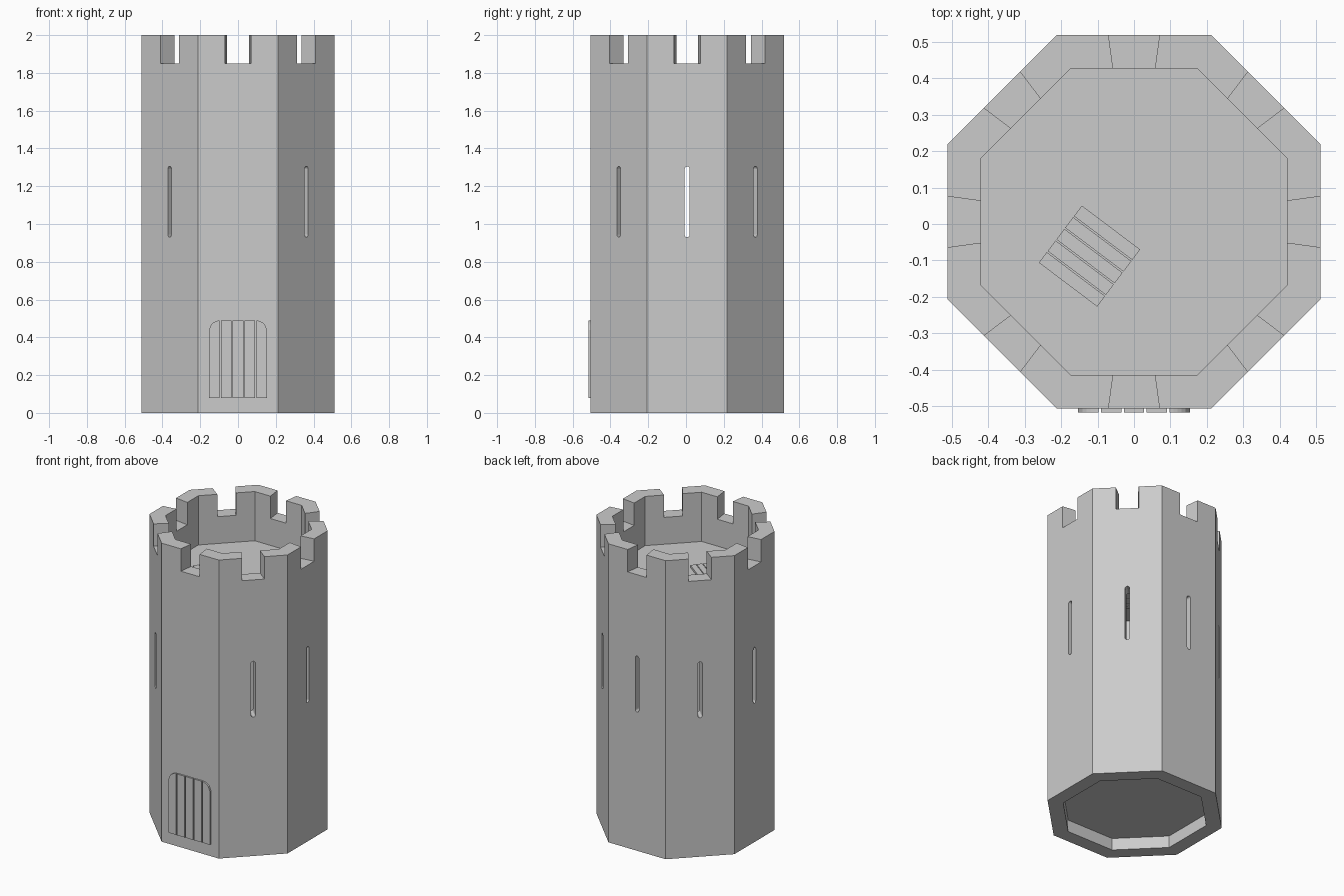
import bpy, bmesh, math
from mathutils import Matrix, Vector

if "Cube" in bpy.data.objects:
    bpy.data.objects.remove(bpy.data.objects["Cube"])

CY = 0.006            # tower axis in y (door sticks out at the front)
R_OUT, R_IN = 0.512, 0.42   # distance from axis to flat faces


def finish(name, bm):
    bmesh.ops.recalc_face_normals(bm, faces=bm.faces)
    me = bpy.data.meshes.new(name)
    bm.to_mesh(me)
    bm.free()
    ob = bpy.data.objects.new(name, me)
    bpy.context.collection.objects.link(ob)
    return ob


def prism(bm, bottom, top):
    """Closed solid between two matching polygons."""
    a = [bm.verts.new(p) for p in bottom]
    b = [bm.verts.new(p) for p in top]
    bm.faces.new(a[::-1])
    bm.faces.new(b)
    n = len(a)
    for i in range(n):
        j = (i + 1) % n
        bm.faces.new((a[i], a[j], b[j], b[i]))


def octagon(apothem, z):
    r = apothem / math.cos(math.pi / 8)
    return [Vector((r * math.cos(math.pi / 8 + k * math.pi / 4),
                    CY + r * math.sin(math.pi / 8 + k * math.pi / 4), z)) for k in range(8)]


def side(k):
    """Local frame of face k: x outward, y along the face."""
    return Matrix.Translation((0, CY, 0)) @ Matrix.Rotation(k * math.pi / 4, 4, 'Z')


# Hollow octagonal wall
bm = bmesh.new()
rings = [[bm.verts.new(p) for p in octagon(r, z)]
         for r, z in ((R_OUT, 0), (R_OUT, 2), (R_IN, 2), (R_IN, 0))]
for i in range(4):
    a, b = rings[i], rings[(i + 1) % 4]
    for k in range(8):
        j = (k + 1) % 8
        bm.faces.new((a[k], a[j], b[j], b[k]))
wall = finish("tower_wall", bm)

# Cutter for battlement gaps, widening outwards
bm = bmesh.new()
for k in range(8):
    plan = [(0.36, -0.049), (0.56, -0.0765), (0.56, 0.0765), (0.36, 0.049)]
    prism(bm, [side(k) @ Vector((x, y, 1.85)) for x, y in plan],
          [side(k) @ Vector((x, y, 2.1)) for x, y in plan])
gap_cutter = finish("gap_cutter", bm)

# Cutter for arrow slits with rounded ends, on every face but the front
bm = bmesh.new()
w = 0.0135
arc = [(w * math.cos(a), w * math.sin(a)) for a in [math.pi * i / 6 for i in range(7)]]
profile = [(y, 1.305 - w + z) for y, z in arc] + [(-y, 0.93 + w - z) for y, z in arc]
for k in range(8):
    if k == 6:
        continue
    prism(bm, [side(k) @ Vector((0.37, y, z)) for y, z in profile],
          [side(k) @ Vector((0.56, y, z)) for y, z in profile])
slit_cutter = finish("slit_cutter", bm)

for cutter in (gap_cutter, slit_cutter):
    cutter.hide_render = True
    mod = wall.modifiers.new(cutter.name, 'BOOLEAN')
    mod.operation = 'DIFFERENCE'
    mod.solver = 'EXACT'
    mod.object = cutter
bpy.context.view_layer.update()
cut = bpy.data.meshes.new_from_object(wall.evaluated_get(bpy.context.evaluated_depsgraph_get()))
wall.modifiers.clear()
wall.data = cut
for cutter in (gap_cutter, slit_cutter):
    bpy.data.objects.remove(cutter)

# Floor slabs: base and roof platform
for name, z0, z1 in (("base_floor", 0.08, 0.15), ("roof_floor", 1.6, 1.67)):
    bm = bmesh.new()
    prism(bm, octagon(R_IN, z0), octagon(R_IN, z1))
    finish(name, bm)


# Door: five planks, outer ones rounded at the top
def door_top(x):
    e = max(0.0, abs(x) - 0.09) / 0.063
    return 0.44 + 0.05 * math.sqrt(max(0.0, 1 - e * e))


bm = bmesh.new()
for i in range(5):
    c = (i - 2) * 0.0625
    x0, x1 = c - 0.028, c + 0.028
    xs = [x1 + (x0 - x1) * t / 5 for t in range(6)]
    outline = [(x0, 0.08), (x1, 0.08)] + [(x, door_top(x)) for x in xs]
    prism(bm, [(x, CY - R_OUT + 0.01, z) for x, z in outline],
          [(x, CY - R_OUT - 0.011, z) for x, z in outline])
finish("door_planks", bm)

# Trapdoor: five planks, turned on the roof platform
bm = bmesh.new()
frame = Matrix.Translation((-0.122, -0.088, 0)) @ Matrix.Rotation(math.radians(-37), 4, 'Z')
for i in range(5):
    c = (i - 2) * 0.04
    rect = [(-0.1, c - 0.018), (0.1, c - 0.018), (0.1, c + 0.018), (-0.1, c + 0.018)]
    prism(bm, [frame @ Vector((x, y, 1.58)) for x, y in rect],
          [frame @ Vector((x, y, 1.685)) for x, y in rect])
finish("trapdoor_planks", bm)
